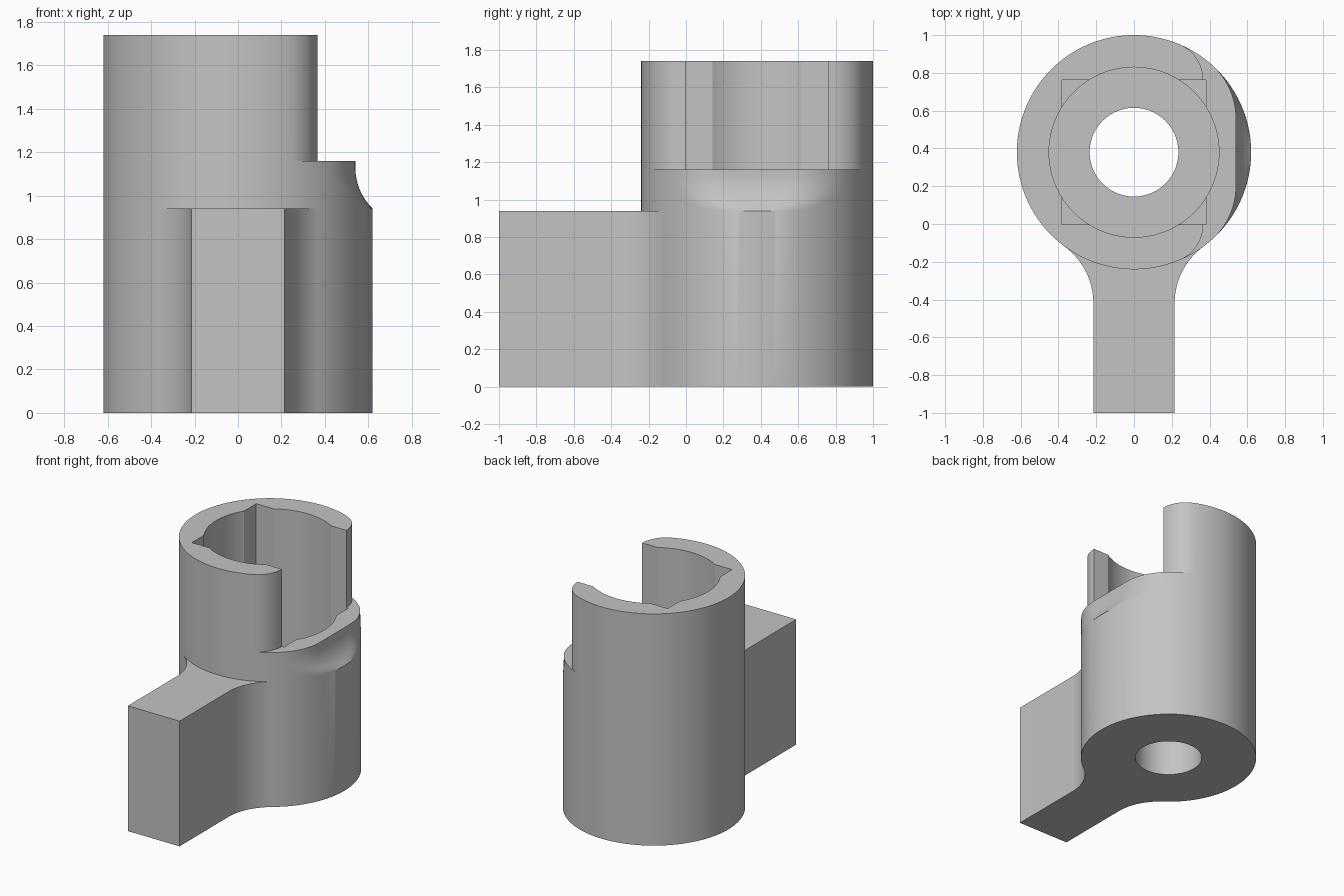
import bpy, bmesh
from math import pi, sin, cos, sqrt, atan2

cube = bpy.data.objects.get("Cube")
if cube:
    bpy.data.objects.remove(cube)

CY = 0.38      # y of the bore axis
R = 0.62       # outer radius
ARM_TOP, LIP, TOP = 0.94, 1.16, 1.74
STEPS = 180

grey = bpy.data.materials.new("plain grey")
grey.use_nodes = True
grey.diffuse_color = (0.55, 0.55, 0.55, 1)
grey.node_tree.nodes["Principled BSDF"].inputs["Base Color"].default_value = grey.diffuse_color


def loft(name, rings):
    """Closed solid through rings of equal point count."""
    bm = bmesh.new()
    loops = [[bm.verts.new(p) for p in ring] for ring in rings]
    n = len(loops[0])
    for a, b in zip(loops, loops[1:]):
        for i in range(n):
            j = (i + 1) % n
            bm.faces.new((a[i], a[j], b[j], b[i]))
    bm.faces.new(loops[0][::-1])
    bm.faces.new(loops[-1])
    bmesh.ops.remove_doubles(bm, verts=bm.verts, dist=1e-5)
    bmesh.ops.recalc_face_normals(bm, faces=bm.faces)
    mesh = bpy.data.meshes.new(name)
    bm.to_mesh(mesh)
    bm.free()
    mesh.materials.append(grey)
    obj = bpy.data.objects.new(name, mesh)
    bpy.context.collection.objects.link(obj)
    return obj


def prism(name, outline, z0, z1):
    return loft(name, [[(x, y, z) for x, y in outline] for z in (z0, z1)])


def circle(r, n=128):
    return [(r * cos(2 * pi * i / n), CY + r * sin(2 * pi * i / n)) for i in range(n)]


def flattened_ring(z, a, h):
    """Circle with a flat of half width h at x = a, blended by tangent arcs."""
    r = (R * R - a * a - h * h) / (2 * (R - a))
    cx = a - r
    flat_end, arc_end = atan2(h, a), atan2(h, cx)
    ring = []
    for i in range(STEPS):
        t = 2 * pi * i / STEPS
        s = min(t, 2 * pi - t)
        d = R
        if s < flat_end:
            d = a / cos(s)
        elif s < arc_end:
            along = cx * cos(s) + h * sin(s)
            d = along + sqrt(max(0, along ** 2 - cx * cx - h * h + r * r))
        ring.append((d * cos(t), CY + d * sin(t), z))
    return ring


def combine(target, tool, operation):
    mod = target.modifiers.new("join", "BOOLEAN")
    mod.operation, mod.solver, mod.object = operation, "EXACT", tool
    bpy.context.view_layer.objects.active = target
    bpy.ops.object.modifier_apply(modifier=mod.name)
    bpy.data.objects.remove(tool)


# Body: round base, concave relief up to the lip, open-sided upper sleeve
rings = [[(x, y, z) for x, y in circle(R, STEPS)] for z in (0, ARM_TOP)]
SWEEP = 0.266
for k in range(1, 11):
    z = ARM_TOP + 0.19 * k / 10
    a = 0.54 + SWEEP - sqrt(SWEEP ** 2 - (1.13 - z) ** 2)
    a = min(a, 0.618)
    rings.append(flattened_ring(z, a, 0.18 * sqrt((R - a) / 0.08)))
rings.append(flattened_ring(LIP, 0.54, 0.18))
rings += [flattened_ring(z, 0.366, 0.385) for z in (LIP, TOP)]
body = loft("socket_body", rings)

# Arm with filleted root
W, FY, FR = 0.215, -0.42, 0.373
end = atan2(CY - FY, -(W + FR))
side = [(W, -1)]
for k in range(17):
    t = pi + (end - pi) * k / 16
    side.append((W + FR + FR * cos(t), FY + FR * sin(t)))
side.append((0.2, 0.1))
arm = prism("arm", side + [(-x, y) for x, y in reversed(side)], 0, ARM_TOP)
combine(body, arm, "UNION")

# Stepped socket: square upper pocket, round bore, through hole
H = 0.382
square = [(-H, CY - H), (H, CY - H), (H, CY + H), (-H, CY + H)]
cuts = [("square_pocket", square, 0.94), ("round_bore", circle(0.45), 0.39),
        ("through_hole", circle(0.235), -0.2)]
for name, outline, floor in cuts:
    combine(body, prism(name, outline, floor, TOP + 0.2), "DIFFERENCE")

bpy.ops.object.select_all(action="DESELECT")
body.select_set(True)
bpy.context.view_layer.objects.active = body
bpy.ops.object.shade_smooth_by_angle(angle=0.5)
